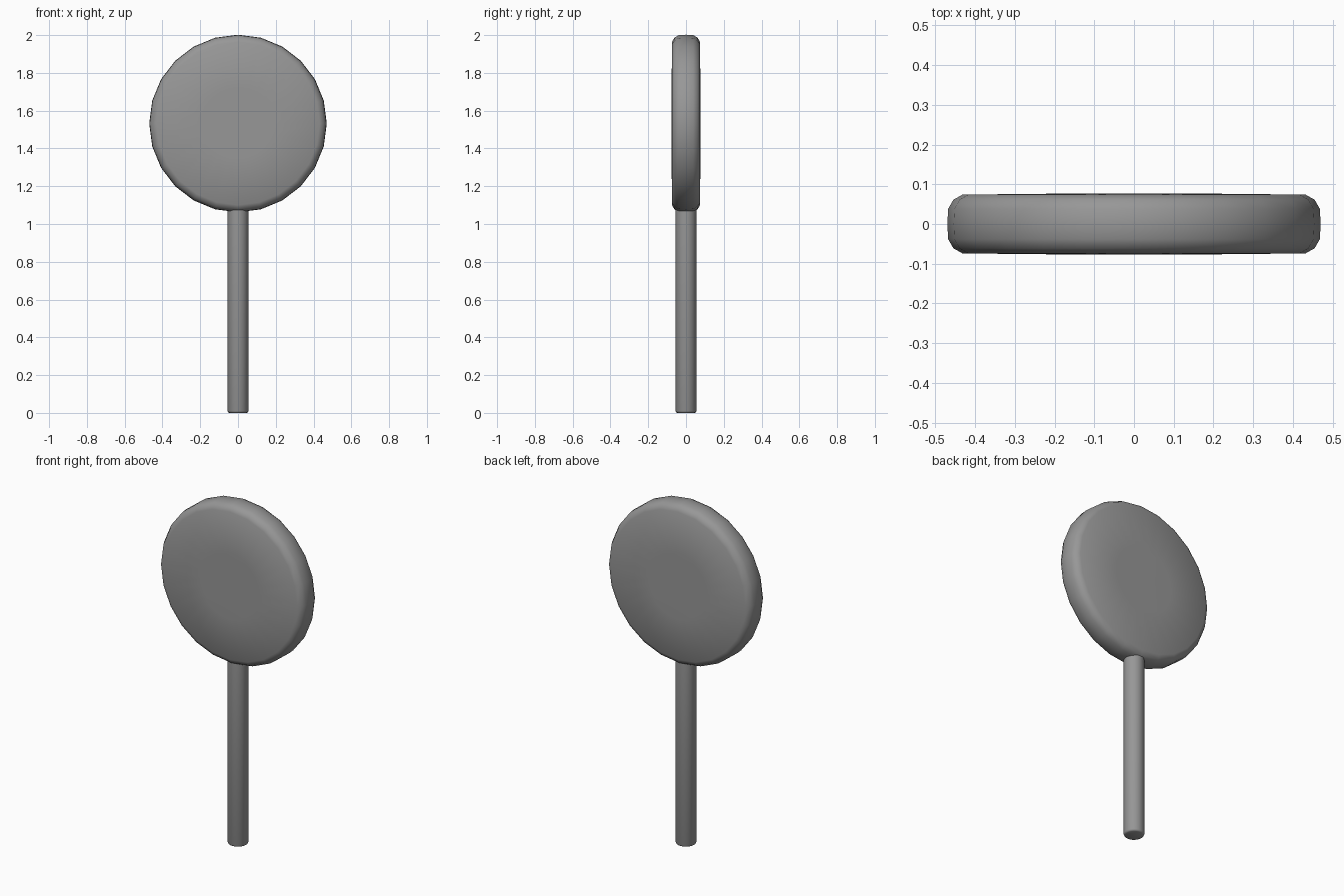
import bpy, bmesh, math

if "Cube" in bpy.data.objects:
    bpy.data.objects.remove(bpy.data.objects["Cube"])

# Dark grey shared by both parts
grey = bpy.data.materials.new("dark_grey")
grey.diffuse_color = (0.31, 0.31, 0.31, 1.0)
grey.use_nodes = True
grey.node_tree.nodes["Principled BSDF"].inputs["Base Color"].default_value = grey.diffuse_color

def lathe(name, profile, sides, axis, centre_z=0.0, angle=60):
    """Revolve (radius, height) points around the z or y axis."""
    bm = bmesh.new()
    rings = []
    for r, h in profile:
        ring = []
        for i in range(sides):
            a = 2 * math.pi * i / sides
            c, s = r * math.cos(a), r * math.sin(a)
            co = (c, s, h + centre_z) if axis == 'Z' else (c, h, s + centre_z)
            ring.append(bm.verts.new(co))
        rings.append(ring)
    for lo, hi in zip(rings, rings[1:]):
        for i in range(sides):
            j = (i + 1) % sides
            bm.faces.new((lo[i], lo[j], hi[j], hi[i]))
    bm.faces.new(rings[0])
    bm.faces.new(rings[-1])
    bmesh.ops.recalc_face_normals(bm, faces=bm.faces)
    mesh = bpy.data.meshes.new(name)
    bm.to_mesh(mesh)
    bm.free()
    mesh.materials.append(grey)
    ob = bpy.data.objects.new(name, mesh)
    bpy.context.collection.objects.link(ob)
    bpy.ops.object.select_all(action='DESELECT')
    ob.select_set(True)
    bpy.context.view_layer.objects.active = ob
    bpy.ops.object.shade_smooth_by_angle(angle=math.radians(angle))
    return ob

# Round candy disc with a rounded rim and very slightly domed faces
half = [(0.468, 0.038), (0.455, 0.061), (0.432, 0.074), (0.19, 0.0765),
        (0.03, 0.077)]
rim = [(r, -h) for r, h in reversed(half)] + [(0.470, 0.0)] + half
lathe("candy_disc", rim, 24, 'Y', centre_z=1.532)

# Straight stick with softened lower end, its top hidden in the disc
lathe("stick", [(0.046, 0.0), (0.052, 0.003), (0.055, 0.010),
                (0.055, 1.10)], 24, 'Z')
